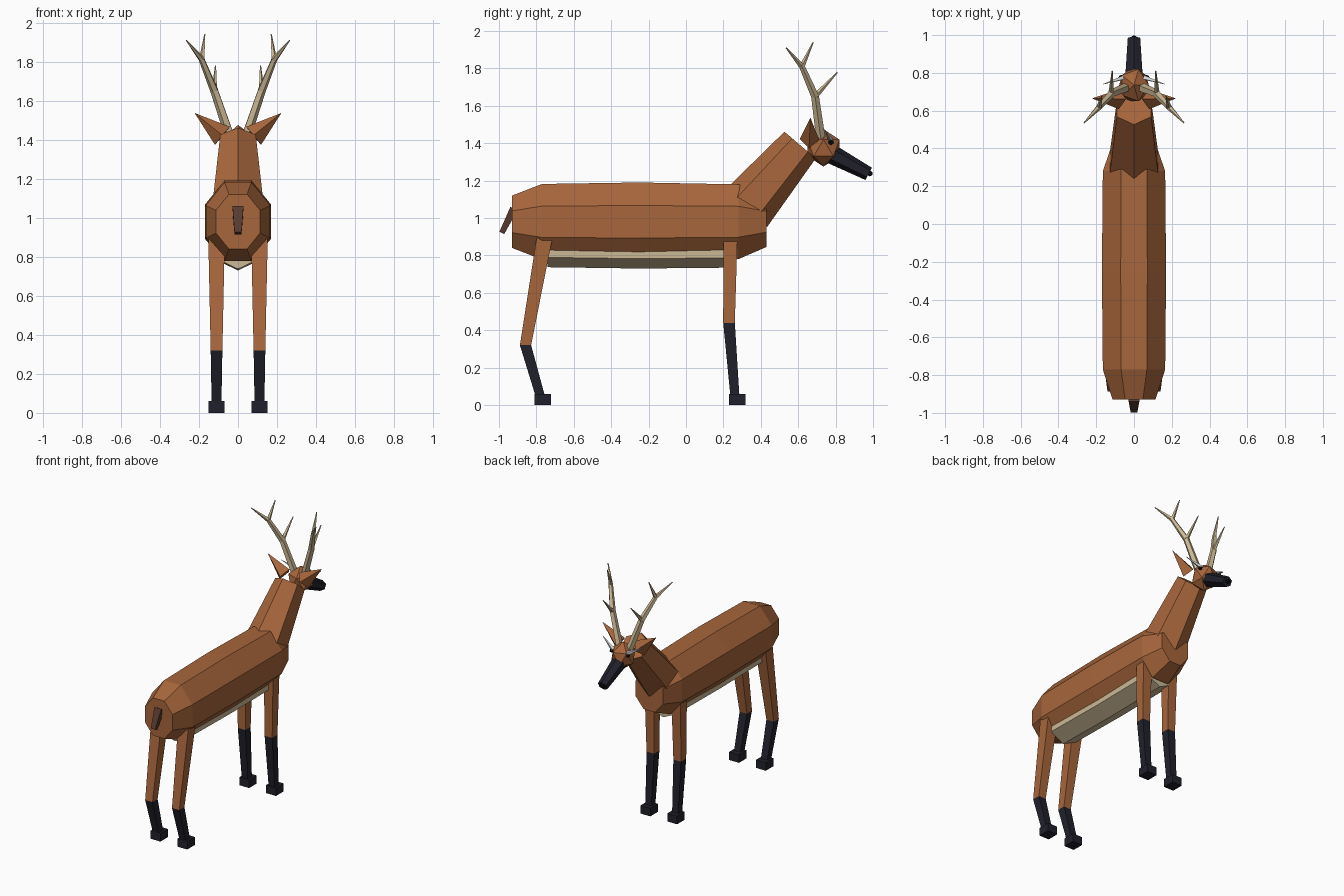
import bpy, bmesh, math
from mathutils import Vector

if "Cube" in bpy.data.objects:
    bpy.data.objects.remove(bpy.data.objects["Cube"])

def material(name, rgb):
    m = bpy.data.materials.new(name)
    m.diffuse_color = (*rgb, 1)
    m.use_nodes = True
    m.node_tree.nodes["Principled BSDF"].inputs["Base Color"].default_value = m.diffuse_color
    return m

COAT = material("coat brown", (0.39, 0.133, 0.045))
DARK = material("dark points", (0.0145, 0.0145, 0.025))
PALE = material("pale bone", (0.60, 0.48, 0.30))
TAIL = material("tail brown", (0.10, 0.042, 0.027))
GREY = material("light grey", (0.65, 0.66, 0.68))
EYE = material("eye black", (0.005, 0.005, 0.006))

def finish(name, bm, mat, mirror=False):
    bmesh.ops.recalc_face_normals(bm, faces=bm.faces)
    me = bpy.data.meshes.new(name)
    bm.to_mesh(me)
    bm.free()
    me.materials.append(mat)
    ob = bpy.data.objects.new(name, me)
    bpy.context.collection.objects.link(ob)
    if mirror:
        ob.modifiers.new("mirror", 'MIRROR')
    return ob

def add_loft(bm, stations, n, phase=0.0, normal=None):
    """Join n-sided rings; each station is (centre, side radius, up radius)."""
    pts = [Vector(s[0]) for s in stations]
    d = Vector(normal or (pts[-1] - pts[0])).normalized()
    side = (Vector((1, 0, 0)) - d * d.x).normalized()
    up = d.cross(side)
    rings = []
    for p, (_, a, b) in zip(pts, stations):
        ring = []
        for i in range(n):
            t = phase + math.tau * i / n
            ring.append(bm.verts.new(p + side * a * math.cos(t) + up * b * math.sin(t)))
        rings.append(ring)
    for r, q in zip(rings, rings[1:]):
        for i in range(n):
            j = (i + 1) % n
            bm.faces.new((r[i], r[j], q[j], q[i]))
    bm.faces.new(rings[0])
    bm.faces.new(rings[-1])

def loft(name, stations, n, mat, phase=0.0, normal=None, mirror=False):
    bm = bmesh.new()
    add_loft(bm, stations, n, phase, normal)
    return finish(name, bm, mat, mirror)

def ball(name, centre, scale, mat, mirror=False):
    bm = bmesh.new()
    bmesh.ops.create_icosphere(bm, subdivisions=1, radius=1)
    for v in bm.verts:
        v.co = Vector([v.co[i] * scale[i] + centre[i] for i in range(3)])
    return finish(name, bm, mat, mirror)

# Octagonal body, given as flat half width and half height
k = 1 / math.cos(math.pi / 8)
loft("body", [((0, y, 0.98), w * k, h * k) for y, w, h in
              [(-0.93, 0.113, 0.14), (-0.77, 0.165, 0.202), (-0.25, 0.17, 0.21),
               (0.28, 0.165, 0.20), (0.43, 0.113, 0.135)]],
     8, COAT, math.pi / 8, (0, 1, 0))

# Pale keel under the belly
loft("belly", [((0, y, z), 0.127, 0.105) for y, z in
               [(-0.74, 0.842), (-0.25, 0.835), (0.27, 0.84)]],
     6, PALE, math.pi / 6, (0, 1, 0))

# Neck and tail
loft("neck", [((0, 0.32, 1.05), 0.148, 0.15), ((0, 0.61, 1.39), 0.105, 0.11)],
     6, COAT, math.pi / 6)
loft("tail", [((0, -0.92, 1.05), 0.04, 0.03), ((0, -0.985, 0.92), 0.025, 0.02)],
     4, TAIL, math.pi / 4)

# Head, muzzle and nose
ball("head", (0, 0.735, 1.375), (0.088, 0.1, 0.1), COAT)
loft("muzzle", [((0, 0.775, 1.343), 0.053, 0.052), ((0, 0.977, 1.236), 0.038, 0.037)],
     6, DARK, math.pi / 6)
ball("nose", (0, 0.982, 1.238), (0.02, 0.018, 0.016), EYE)
ball("eye", (0.068, 0.775, 1.405), (0.015, 0.015, 0.015), EYE, True)

# Ears with a thin pale sliver in front of each
loft("ear", [((0.08, 0.66, 1.42), 0.06, 0.052), ((0.22, 0.665, 1.535), 0.001, 0.001)],
     4, COAT, mirror=True)
loft("inner_ear", [((0.055, 0.775, 1.415), 0.016, 0.014), ((0.165, 0.74, 1.475), 0.001, 0.001)],
     4, GREY, mirror=True)

# Antlers: one beam and two tines each side
FORK1, FORK2 = (0.12, 0.69, 1.65), (0.185, 0.62, 1.81)
BRANCHES = [((0.045, 0.72, 1.43), FORK1, 0.026, 0.022),
            (FORK1, FORK2, 0.022, 0.016),
            (FORK2, (0.265, 0.535, 1.91), 0.016, 0.003),
            (FORK2, (0.17, 0.68, 1.94), 0.015, 0.003),
            (FORK1, (0.115, 0.81, 1.78), 0.016, 0.003)]
bm = bmesh.new()
for p, q, a, b in BRANCHES:
    add_loft(bm, [(p, a, a), (q, b, b)], 5)
finish("antler", bm, PALE, True)

# Square legs, given as (y, z, half width) at top, knee and ankle, then hoof y
LEGS = {"front": [(0.238, 0.93, 0.038), (0.23, 0.44, 0.031), (0.262, 0.04, 0.024), 0.275],
        "hind": [(-0.75, 0.93, 0.043), (-0.858, 0.32, 0.03), (-0.777, 0.04, 0.025), -0.765]}
for name, (top, knee, ankle, hoof) in LEGS.items():
    def sec(s):
        return ((0.11, s[0], s[1]), s[2] * math.sqrt(2), s[2] * math.sqrt(2))
    up = (0, 0, 1)
    loft(name + "_upper_leg", [sec(top), sec(knee)], 4, COAT, math.pi / 4, up, True)
    loft(name + "_lower_leg", [sec(knee), sec(ankle)], 4, DARK, math.pi / 4, up, True)
    r = math.sqrt(2)
    loft(name + "_hoof", [((0.11, hoof, z), 0.04 * r, 0.044 * r) for z in (0, 0.06)],
         4, DARK, math.pi / 4, up, True)
